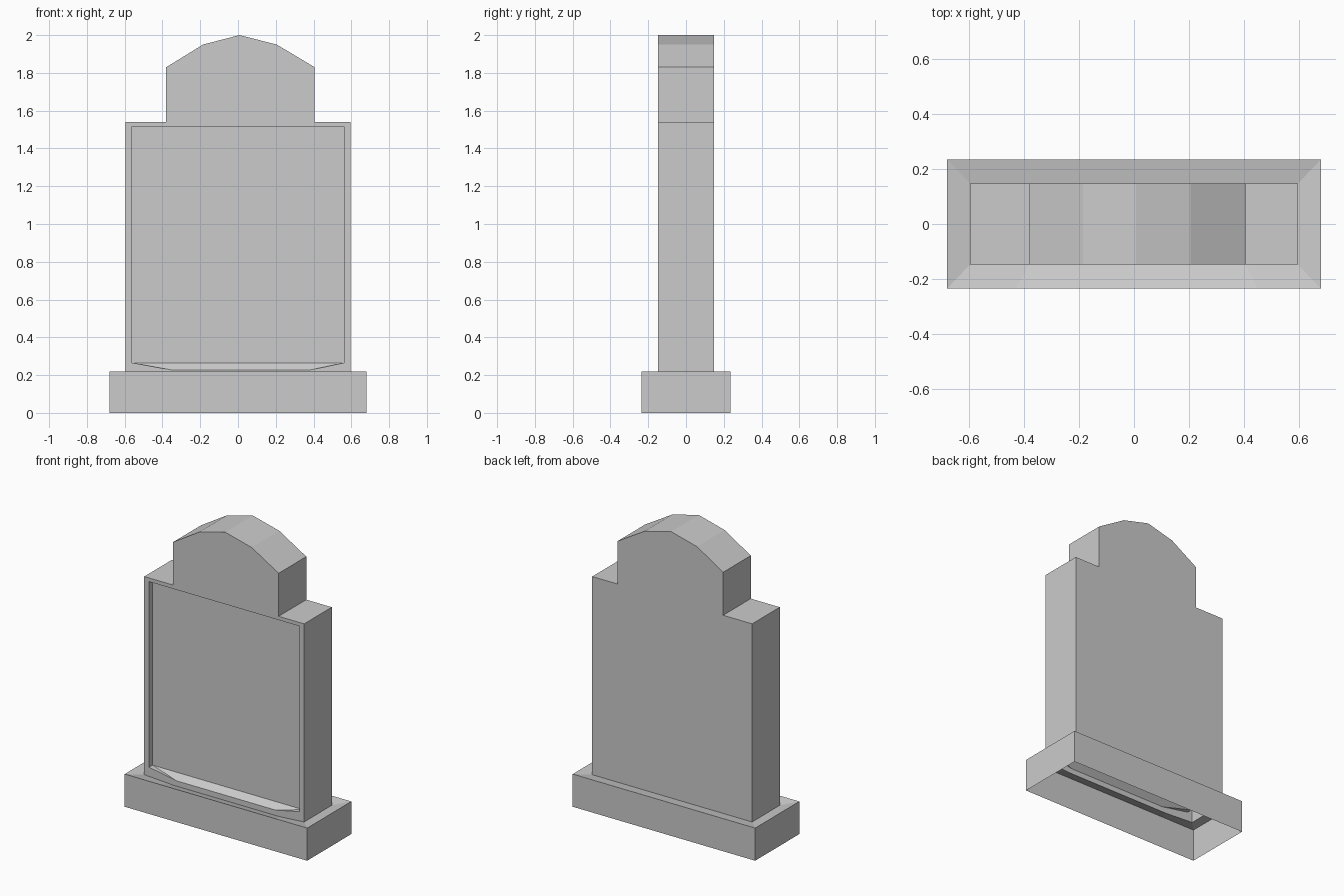
import bpy
import bmesh

cube = bpy.data.objects.get("Cube")
if cube:
    bpy.data.objects.remove(cube, do_unlink=True)

stone = bpy.data.materials.new("grey_stone")
stone.use_nodes = True
GREY = (0.6, 0.6, 0.6, 1.0)
stone.diffuse_color = GREY
stone.node_tree.nodes["Principled BSDF"].inputs["Base Color"].default_value = GREY


def build(name, polygons):
    """Join flat polygons into one welded shell."""
    bm = bmesh.new()
    for points in polygons:
        bm.faces.new([bm.verts.new(p) for p in points])
    bmesh.ops.remove_doubles(bm, verts=bm.verts, dist=0.0005)
    bmesh.ops.recalc_face_normals(bm, faces=bm.faces)
    mesh = bpy.data.meshes.new(name)
    bm.to_mesh(mesh)
    bm.free()
    mesh.materials.append(stone)
    obj = bpy.data.objects.new(name, mesh)
    bpy.context.collection.objects.link(obj)
    return obj


def at_depth(profile, y):
    return [(x, y, z) for x, z in profile]


def walls(a, b):
    """Quads joining two matching open chains of points."""
    return [(a[i], a[i + 1], b[i + 1], b[i]) for i in range(len(a) - 1)]


FRONT, BACK, INSET = -0.147, 0.147, -0.11
HALF = 0.596      # half width of the slab
FOOT = 0.205      # slab corners sit slightly sunk in the plinth

# Headstone slab: stepped shoulders and a faceted arch
arch = [(-0.38, 1.54), (-0.38, 1.83), (-0.185, 1.95), (0.008, 2.0),
        (0.205, 1.95), (0.406, 1.83), (0.406, 1.54)]
outline = [(-HALF, FOOT), (-HALF, 1.54)] + arch + [(HALF, 1.54), (HALF, FOOT)]
foot = [(-HALF, FOOT), (-0.38, 0.192), (0.406, 0.192), (HALF, FOOT)]

# Recessed panel with a sill that dips towards the front
sill = [(-0.56, 0.265), (-0.355, 0.228), (0.385, 0.228), (0.56, 0.265)]
top_left, top_right = (-0.56, 1.515), (0.56, 1.515)
panel = [sill[0], top_left, top_right, sill[3]]

slab = [at_depth(outline, BACK)]
slab += walls(at_depth(outline, FRONT), at_depth(outline, BACK))
frame = [
    [foot[0], outline[1], top_left, sill[0]],
    [foot[3], outline[-2], top_right, sill[3]],
    outline[1:-1] + [top_right, top_left],
] + walls(foot, sill)
slab += [at_depth(part, FRONT) for part in frame]
slab += walls(at_depth(panel, FRONT), at_depth(panel, INSET))
slab.append(at_depth(panel, INSET))
slab.append(at_depth(sill, FRONT) + [(sill[3][0], INSET, sill[3][1]),
                                     (sill[0][0], INSET, sill[0][1])])
# The sill is three facets, so replace the bent polygon with flat ones
slab.pop()
s = at_depth(sill, FRONT)
left, right = (-0.56, INSET, 0.265), (0.56, INSET, 0.265)
slab += [(s[0], s[1], left), (s[1], s[2], right, left), (s[2], s[3], right)]
build("headstone_slab", slab)

# Plinth: hollow, open underneath, its top falling gently to the slab
X, Y, TOP = 0.68, 0.235, 0.22
rim = [(-X, -Y), (-0.43, -Y), (0.45, -Y), (X, -Y), (X, Y), (-X, Y), (-X, -Y)]
upper = [(x, y, TOP) for x, y in rim]
lower = [(x, y, 0) for x, y in rim]
inner = at_depth(foot, FRONT) + [(HALF, BACK, FOOT), (-HALF, BACK, FOOT),
                                 (-HALF, FRONT, FOOT)]
build("plinth", walls(lower, upper) + walls(upper, inner))
